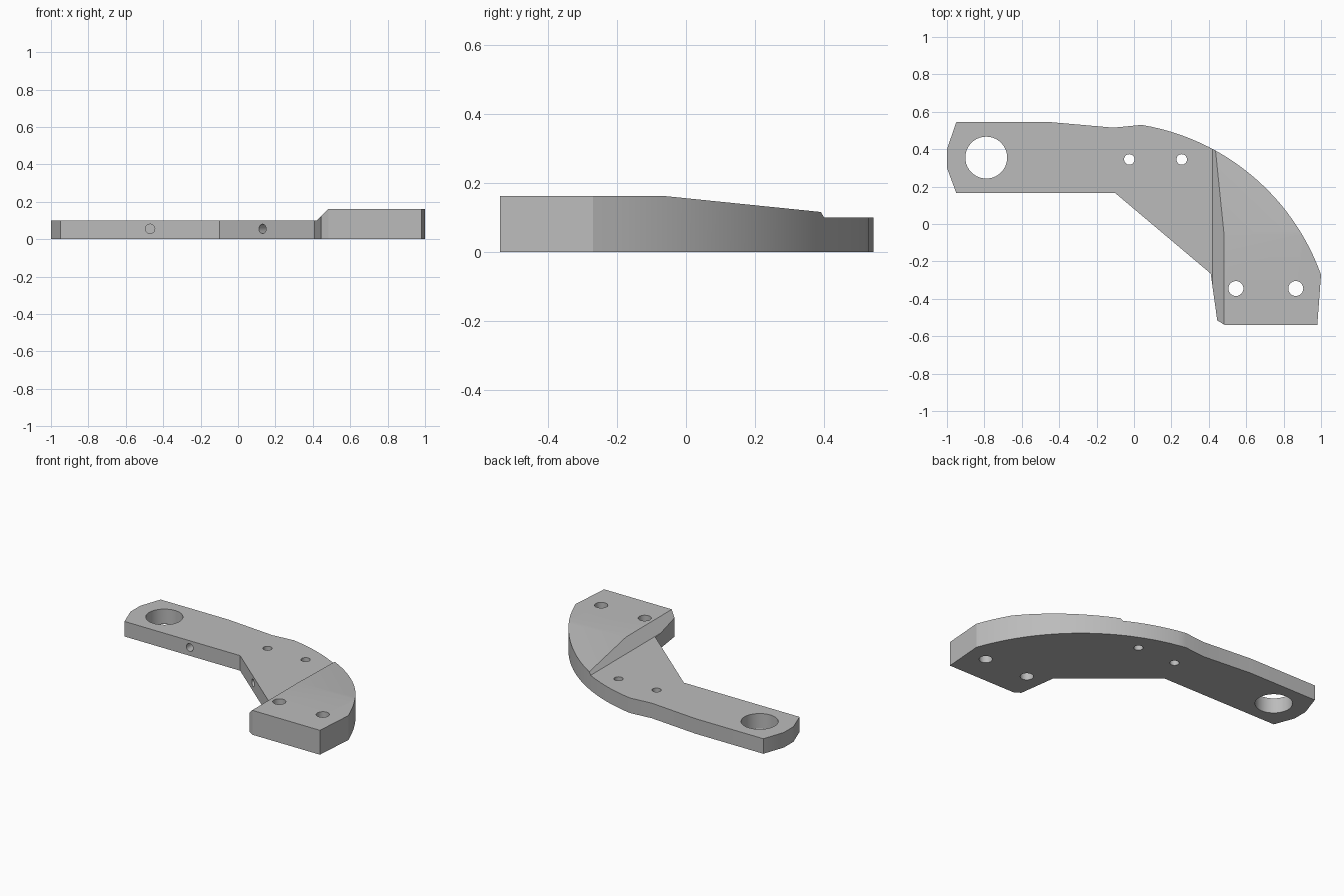
import bpy
import bmesh
from math import cos, sin, radians
from mathutils import Vector, Matrix

if "Cube" in bpy.data.objects:
    bpy.data.objects.remove(bpy.data.objects["Cube"], do_unlink=True)

# Single plain grey
grey = bpy.data.materials.new("machined grey")
grey.use_nodes = True
colour = (0.5, 0.5, 0.5, 1)
grey.diffuse_color = colour
grey.node_tree.nodes["Principled BSDF"].inputs["Base Color"].default_value = colour


def prism(name, points, offset):
    """Extrude a closed polygon of 3D points along an offset."""
    bm = bmesh.new()
    face = bm.faces.new([bm.verts.new(p) for p in points])
    moved = bmesh.ops.extrude_face_region(bm, geom=[face])["geom"]
    verts = [v for v in moved if isinstance(v, bmesh.types.BMVert)]
    bmesh.ops.translate(bm, verts=verts, vec=offset)
    bmesh.ops.recalc_face_normals(bm, faces=bm.faces)
    return finish(bm, name)


def drill(name, centre, radius, depth, axis):
    """Cylinder centred on a point, pointing along an axis."""
    bm = bmesh.new()
    turn = Vector((0, 0, 1)).rotation_difference(Vector(axis)).to_matrix().to_4x4()
    bmesh.ops.create_cone(bm, cap_ends=True, segments=40, radius1=radius, radius2=radius,
                          depth=depth, matrix=Matrix.Translation(centre) @ turn)
    return finish(bm, name)


def finish(bm, name):
    mesh = bpy.data.meshes.new(name)
    bm.to_mesh(mesh)
    bm.free()
    mesh.materials.append(grey)
    obj = bpy.data.objects.new(name, mesh)
    bpy.context.collection.objects.link(obj)
    return obj


def cut(target, cutter):
    cutter.hide_render = True
    mod = target.modifiers.new("cut", "BOOLEAN")
    mod.operation = "DIFFERENCE"
    mod.solver = "EXACT"
    mod.object = cutter
    bpy.context.view_layer.objects.active = target
    bpy.ops.object.modifier_apply(modifier=mod.name)
    bpy.data.objects.remove(cutter, do_unlink=True)


# Bracket outline with a curved outer edge
steps = 24
arc = []
for i in range(steps + 1):
    a = radians(80.7 - 61 * i / steps)
    arc.append((-0.159 + 1.23 * cos(a), -0.684 + 1.23 * sin(a)))
arc[-1] = (1, -0.27)
outline = [(-1, 0.3), (-1, 0.4), (-0.95, 0.545), (-0.45, 0.545), (-0.11, 0.515)] + arc + [
    (0.98, -0.54), (0.485, -0.54), (0.445, -0.515), (0.41, -0.265), (-0.1, 0.165), (-0.95, 0.165)]
bracket = prism("bracket_arm", [(x, y, 0) for x, y in outline], (0, 0, 0.162))

# Lower the arm, leaving a bevelled shoulder on the raised end
step = [(-1.2, 0.1), (0.42, 0.1), (0.52, 0.2), (-1.2, 0.2)]
cut(bracket, prism("step_cutter", [(x, -1, z) for x, z in step], (0, 2, 0)))

# Slope the back of the raised end
slope = [(-0.06, 0.162), (0.45, 0.11), (0.45, 0.2), (-0.06, 0.2)]
cut(bracket, prism("slope_cutter", [(0.3, y, z) for y, z in slope], (0.9, 0, 0)))

# Vertical through holes
for x, y, r in [(-0.79, 0.355, 0.112), (-0.025, 0.345, 0.028), (0.255, 0.345, 0.028),
                (0.545, -0.345, 0.04), (0.865, -0.345, 0.04)]:
    cut(bracket, drill("hole_cutter", (x, y, 0.08), r, 0.5, (0, 0, 1)))

# Blind holes in the inner edges
for centre, axis in [((-0.47, 0.165, 0.055), (0, 1, 0)),
                     ((0.13, -0.031, 0.055), (0.65, 0.76, 0))]:
    cut(bracket, drill("side_hole_cutter", centre, 0.025, 0.2, axis))

bpy.ops.object.select_all(action="DESELECT")
bracket.select_set(True)
bpy.context.view_layer.objects.active = bracket
bpy.ops.object.shade_smooth_by_angle(angle=radians(20))
